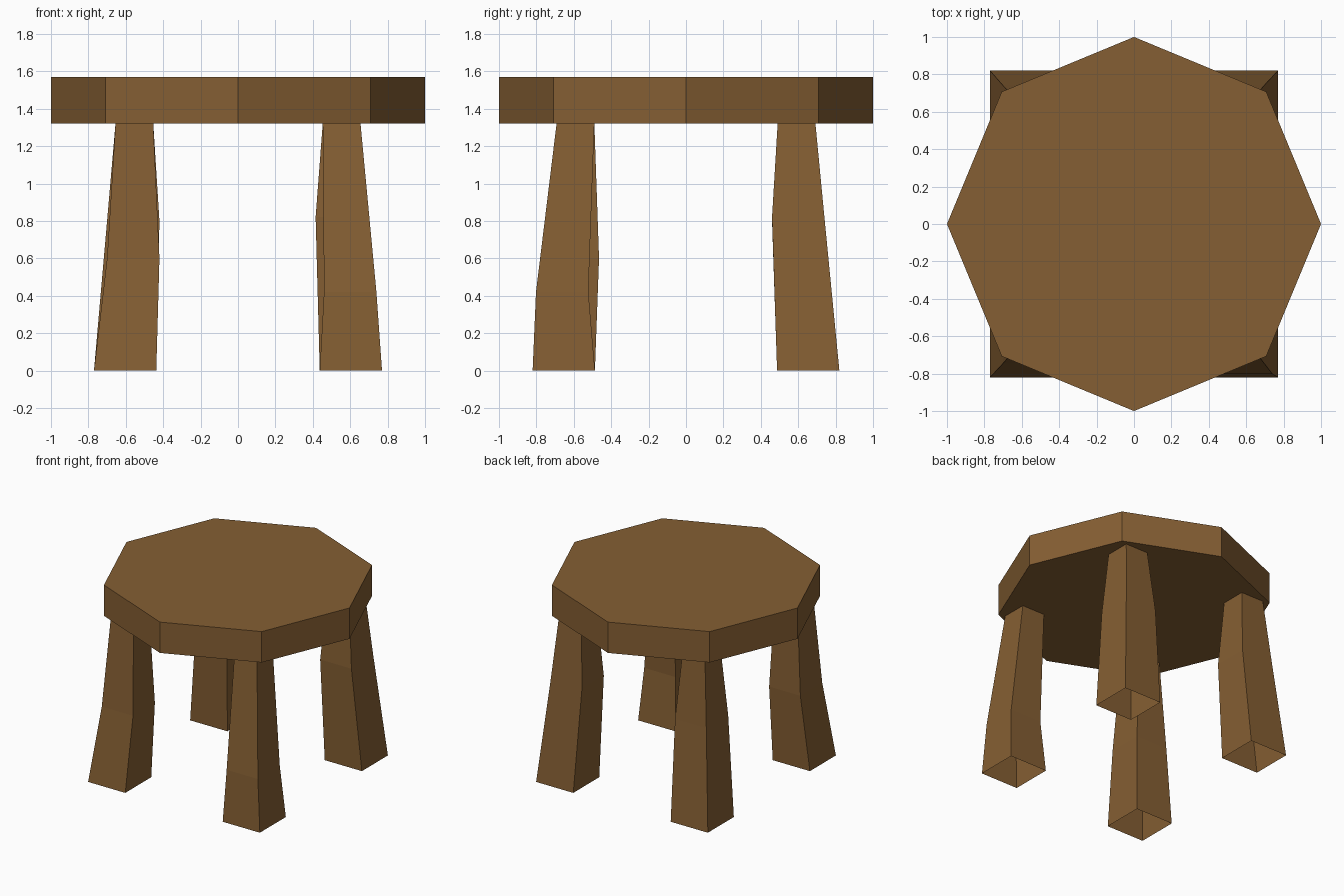
import bpy, bmesh, math

if "Cube" in bpy.data.objects:
    bpy.data.objects.remove(bpy.data.objects["Cube"])

wood = bpy.data.materials.new("brown wood")
wood.diffuse_color = (0.235, 0.114, 0.033, 1)
wood.use_nodes = True
wood.node_tree.nodes["Principled BSDF"].inputs["Base Color"].default_value = wood.diffuse_color


def finish(name, bm):
    bmesh.ops.recalc_face_normals(bm, faces=bm.faces)
    mesh = bpy.data.meshes.new(name)
    bm.to_mesh(mesh)
    bm.free()
    mesh.materials.append(wood)
    obj = bpy.data.objects.new(name, mesh)
    bpy.context.collection.objects.link(obj)
    return obj


def leg(name, sx, sy, knee):
    """Open square tube; each ring is (z, inner x, inner y, width)."""
    bm = bmesh.new()
    rings = []
    for z, x, y, w in [(0, 0.437, 0.487, 0.333), knee, (1.32, 0.453, 0.49, 0.202)]:
        rings.append([bm.verts.new((sx * (x + a * w), sy * (y + b * w), z))
                      for a, b in ((0, 0), (1, 0), (1, 1), (0, 1))])
    for lo, hi in zip(rings, rings[1:]):
        for i in range(4):
            j = (i + 1) % 4
            bm.faces.new((lo[i], lo[j], hi[j], hi[i]))
    # tube is open, so orient its faces outward explicitly
    obj = finish(name, bm)
    mesh = obj.data
    f = mesh.polygons[1]
    if f.normal.x * sx < 0:
        mesh.flip_normals()
    return obj


# octagonal seat with a corner on each axis
bm = bmesh.new()
base = bm.faces.new([bm.verts.new((math.cos(i * math.pi / 4), math.sin(i * math.pi / 4), 1.32))
                     for i in range(8)])
top = bmesh.ops.extrude_face_region(bm, geom=[base], use_keep_orig=True)
bmesh.ops.translate(bm, vec=(0, 0, 0.25),
                    verts=[v for v in top["geom"] if isinstance(v, bmesh.types.BMVert)])
finish("seat", bm)

# four uneven legs, each with its own knee height and lean
leg("front_right_leg", 1, -1, (0.42, 0.46, 0.522, 0.28))
leg("front_left_leg", -1, -1, (0.60, 0.42, 0.465, 0.28))
leg("back_right_leg", 1, 1, (0.82, 0.415, 0.46, 0.28))
leg("back_left_leg", -1, 1, (0.80, 0.42, 0.46, 0.28))
